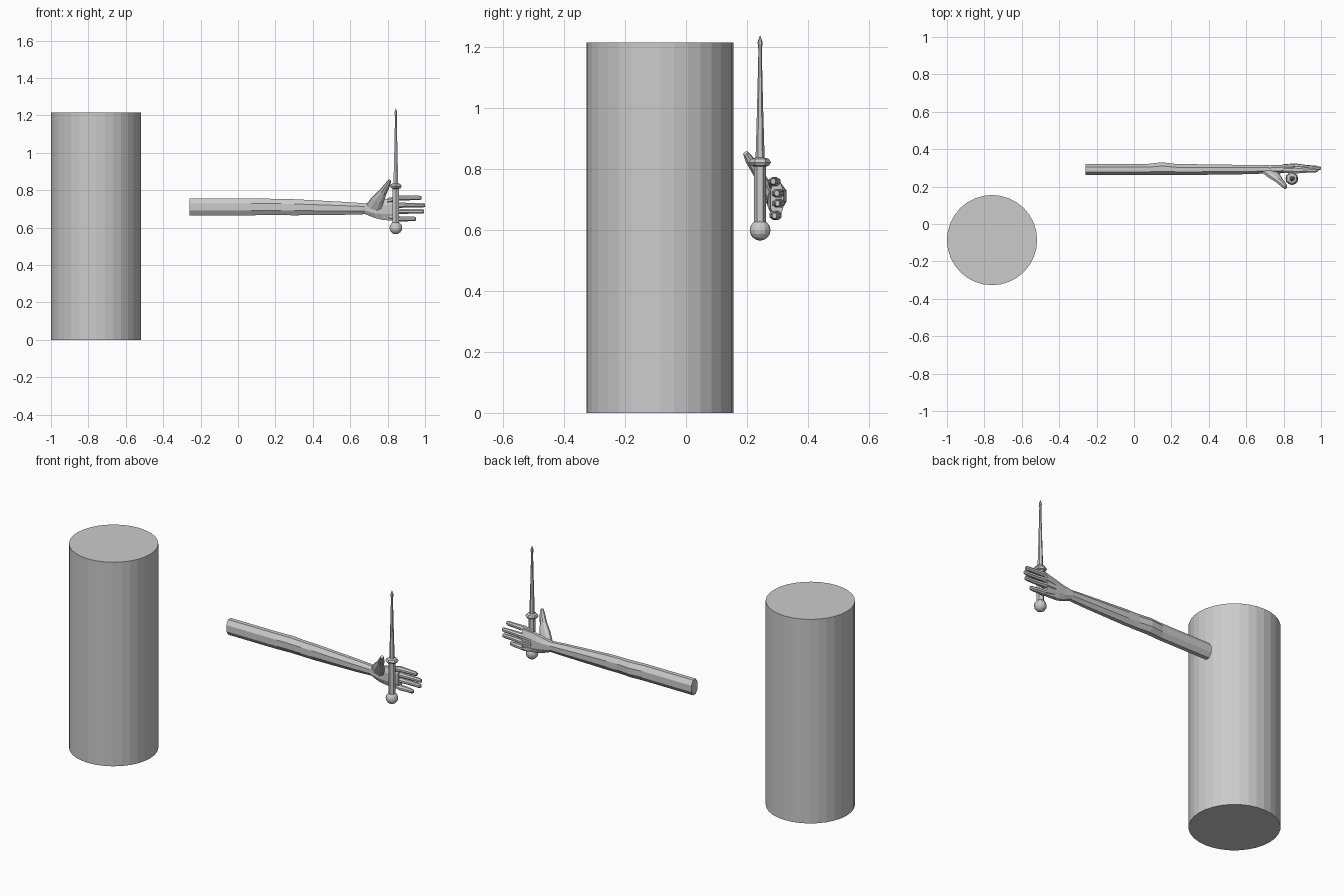
import bpy, bmesh, math
from mathutils import Vector

if "Cube" in bpy.data.objects:
    bpy.data.objects.remove(bpy.data.objects["Cube"])


def skin(name, rings):
    """Bridge equal-sized rings of points into a closed flat-shaded mesh."""
    bm = bmesh.new()
    loops = [[bm.verts.new(p) for p in ring] for ring in rings]
    n = len(loops[0])
    for a, b in zip(loops, loops[1:]):
        for i in range(n):
            j = (i + 1) % n
            bm.faces.new((a[i], a[j], b[j], b[i]))
    bm.faces.new(loops[0][::-1])
    bm.faces.new(loops[-1])
    bmesh.ops.recalc_face_normals(bm, faces=bm.faces)
    mesh = bpy.data.meshes.new(name)
    bm.to_mesh(mesh)
    bm.free()
    obj = bpy.data.objects.new(name, mesh)
    bpy.context.collection.objects.link(obj)
    return obj


def oval_x(x, y, z, ry, rz, n=8):
    """Ring across the x axis; flats touch the given half sizes."""
    k = 1 / math.cos(math.pi / n)
    angles = [2 * math.pi * (i + 0.5) / n for i in range(n)]
    return [(x, y + ry * k * math.cos(a), z + rz * k * math.sin(a)) for a in angles]


def turned(name, x, y, profile, n=6):
    """Turn a radius/height profile around a vertical axis."""
    angles = [2 * math.pi * (i + 0.5) / n for i in range(n)]
    return skin(name, [[(x + r * math.cos(a), y + r * math.sin(a), z)
                        for a in angles] for r, z in profile])


# Standing pillar
bpy.ops.mesh.primitive_cylinder_add(vertices=32, radius=0.241, depth=1.215,
                                    location=(-0.759, -0.086, 0.6075))
bpy.context.object.name = "pillar"

# Arm, wrist and palm: x, y, z, half thickness, half height
skin("arm_and_palm", [oval_x(*s) for s in [
    (-0.26, 0.291, 0.711, 0.030, 0.045),
    (0.07, 0.291, 0.711, 0.030, 0.045),
    (0.15, 0.296, 0.711, 0.034, 0.044),
    (0.23, 0.291, 0.710, 0.029, 0.043),
    (0.30, 0.291, 0.709, 0.029, 0.043),
    (0.58, 0.291, 0.703, 0.025, 0.034),
    (0.68, 0.292, 0.701, 0.023, 0.029),
    (0.73, 0.291, 0.695, 0.023, 0.043),
    (0.77, 0.293, 0.695, 0.023, 0.053),
    (0.86, 0.298, 0.701, 0.021, 0.067)]])

# Fingers: z, tip x, base y
for name, z, tip, y in [("index", 0.759, 0.98, 0.290), ("middle", 0.720, 1.0, 0.302),
                        ("ring", 0.687, 0.995, 0.304), ("little", 0.647, 0.953, 0.294)]:
    skin(name + "_finger", [oval_x(*s) for s in [
        (0.80, y, 0.7 + (z - 0.7) * 0.75, 0.016, 0.014),
        (0.865, y, z, 0.020, 0.014),
        (0.92, y - 0.002, z, 0.014, 0.0125),
        (tip - 0.012, y - 0.004, z, 0.011, 0.012),
        (tip, y - 0.004, z, 0.007, 0.009)]])

# Thumb: centre, half width, half thickness, splayed forward and up
along = Vector((0.55, -0.5, 0.67)).normalized()
wide = (Vector((1, 0, -0.35)) - along * along.dot(Vector((1, 0, -0.35)))).normalized()
thick = along.cross(wide)
rings = []
for c, w, t in [((0.725, 0.286, 0.700), 0.046, 0.018), ((0.745, 0.262, 0.742), 0.036, 0.018),
                ((0.775, 0.234, 0.788), 0.022, 0.015), ((0.802, 0.207, 0.832), 0.014, 0.014),
                ((0.812, 0.195, 0.852), 0.008, 0.009)]:
    angles = [2 * math.pi * (i + 0.5) / 8 for i in range(8)]
    rings.append([Vector(c) + wide * w * 1.05 * math.cos(a) + thick * t * 1.05 * math.sin(a)
                  for a in angles])
skin("thumb", rings)

# Dagger held upright in the palm
DX, DY = 0.844, 0.243
turned("dagger_grip", DX, DY, [(0.020, 0.615), (0.020, 0.815)])
turned("dagger_guard", DX, DY, [(0.018, 0.807), (0.029, 0.811), (0.036, 0.822),
                                (0.029, 0.833), (0.016, 0.837)])
turned("dagger_blade", DX, DY, [(0.015, 0.83), (0.010, 1.0), (0.0055, 1.19),
                                (0.008, 1.212), (0.0075, 1.218), (0.0005, 1.238)])
bpy.ops.mesh.primitive_uv_sphere_add(segments=12, ring_count=8, radius=0.034,
                                     location=(DX, DY, 0.599))
bpy.context.object.name = "dagger_pommel"
